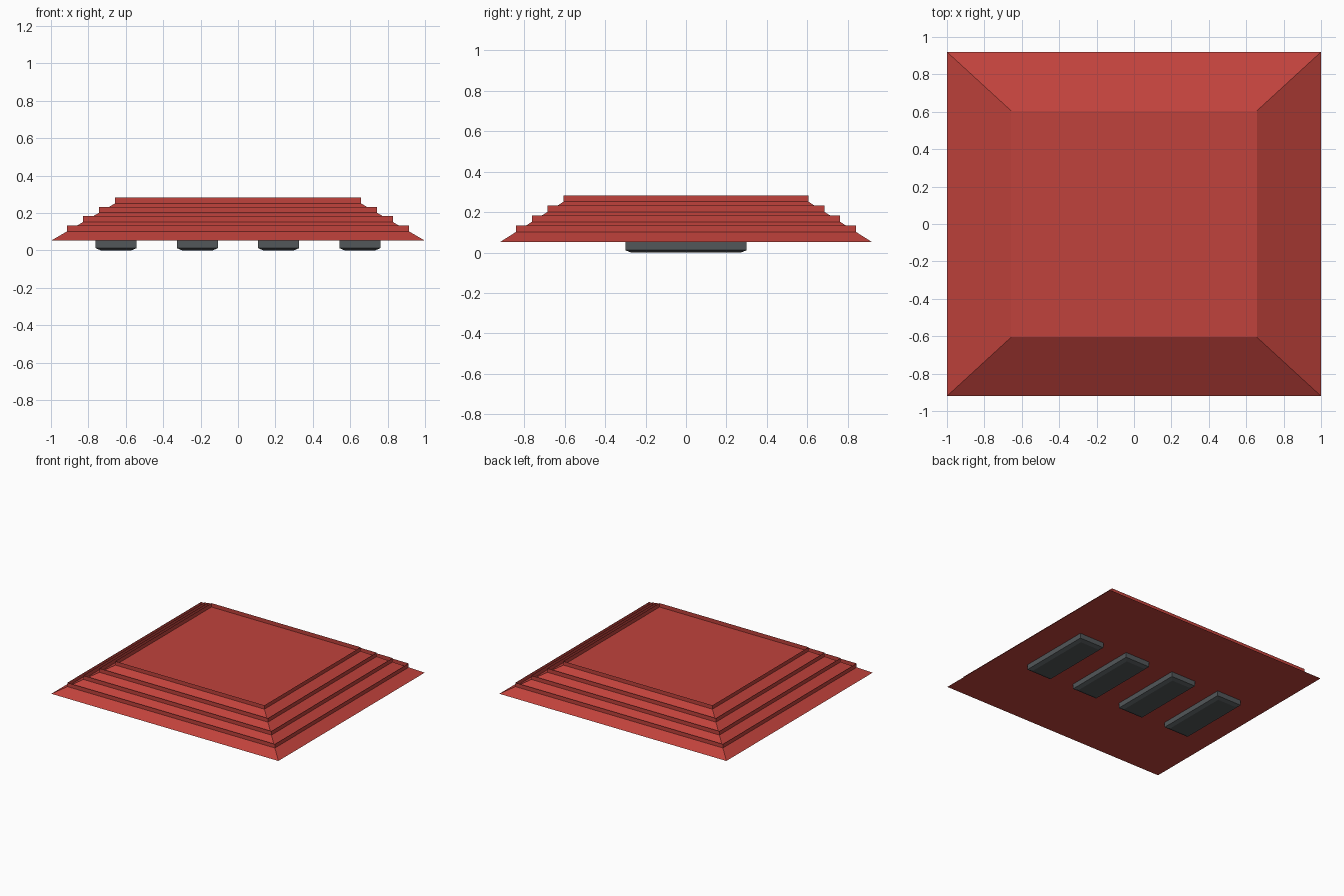
import bpy, bmesh

if "Cube" in bpy.data.objects:
    bpy.data.objects.remove(bpy.data.objects["Cube"])


def material(name, color):
    m = bpy.data.materials.new(name)
    m.diffuse_color = (*color, 1)
    m.use_nodes = True
    m.node_tree.nodes["Principled BSDF"].inputs["Base Color"].default_value = m.diffuse_color
    return m


def loft(name, rings, mat, caps=True, center=(0, 0)):
    """Stack of rectangles (half_x, half_y, z) joined by side walls."""
    bm = bmesh.new()
    cx, cy = center
    loops = [[bm.verts.new((cx + sx * hx, cy + sy * hy, z))
              for sx, sy in ((-1, -1), (1, -1), (1, 1), (-1, 1))]
             for hx, hy, z in rings]
    for a, b in zip(loops, loops[1:]):
        for i in range(4):
            j = (i + 1) % 4
            bm.faces.new((a[i], a[j], b[j], b[i]))
    if caps:
        bm.faces.new(loops[0][::-1])
        bm.faces.new(loops[-1])
    me = bpy.data.meshes.new(name)
    bm.to_mesh(me)
    bm.free()
    me.materials.append(mat)
    ob = bpy.data.objects.new(name, me)
    bpy.context.collection.objects.link(ob)
    return ob


red = material("red", (0.53, 0.055, 0.045))
dark = material("dark_grey", (0.085, 0.095, 0.1))


# Half sizes of the sloped body at each tier
def tier(i):
    return 1.0 - 0.0858 * i, 0.92 - 0.0787 * i


# Sloped body with flat top and underside
loft("sloped_body", [(*tier(0), 0.052), (*tier(4), 0.252)], red)

# Thin upright rims standing on the slope, the last one around the top deck
for i in range(1, 5):
    z = 0.052 + 0.05 * i
    loft(f"rim_{i}", [(*tier(i), z), (*tier(i), z + 0.031)], red, caps=False)

# Four feet with chamfered undersides
for i in range(4):
    loft(f"foot_{i + 1}",
         [(0.08, 0.271, 0.0), (0.109, 0.30, 0.012), (0.109, 0.30, 0.052)],
         dark, center=((i - 1.5) * 0.4345, 0))
